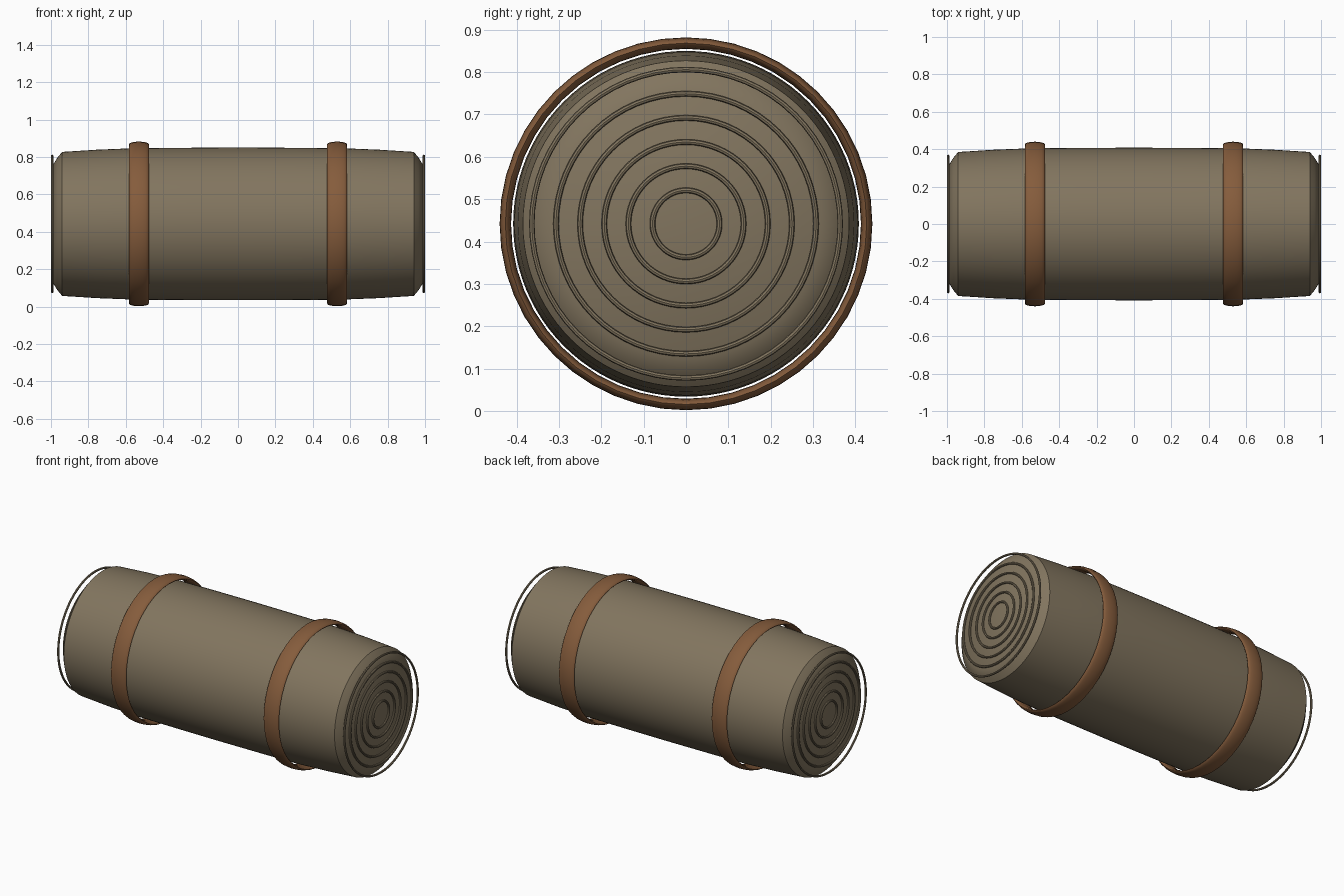
import bpy, math
from mathutils import Matrix

AXIS_Z = 0.442
cube = bpy.data.objects.get("Cube")
if cube:
    bpy.data.objects.remove(cube, do_unlink=True)


def material(name, rgb):
    m = bpy.data.materials.new(name)
    m.use_nodes = True
    m.diffuse_color = (*rgb, 1)
    m.node_tree.nodes["Principled BSDF"].inputs["Base Color"].default_value = (*rgb, 1)
    return m


canvas = material("khaki canvas", (0.223, 0.178, 0.114))
leather = material("brown leather", (0.235, 0.107, 0.045))


def lathe(name, profile, mat, segments, closed=False):
    """Spin (x, radius) points around the lengthwise axis."""
    n = len(profile)
    verts, faces = [], []
    for i in range(segments):
        a = 2 * math.pi * i / segments
        verts += [(x, r * math.sin(a), AXIS_Z + r * math.cos(a)) for x, r in profile]
    for i in range(segments):
        j = (i + 1) % segments
        for k in range(n if closed else n - 1):
            l = (k + 1) % n
            faces.append((i * n + k, j * n + k, j * n + l, i * n + l))
    if not closed:
        # flat end caps
        faces.append([i * n for i in reversed(range(segments))])
        faces.append([i * n + n - 1 for i in range(segments)])
    mesh = bpy.data.meshes.new(name)
    mesh.from_pydata(verts, [], faces)
    mesh.materials.append(mat)
    obj = bpy.data.objects.new(name, mesh)
    bpy.context.collection.objects.link(obj)
    bpy.ops.object.select_all(action="DESELECT")
    obj.select_set(True)
    bpy.context.view_layer.objects.active = obj
    bpy.ops.object.mode_set(mode="EDIT")
    bpy.ops.mesh.select_all(action="SELECT")
    bpy.ops.mesh.normals_make_consistent(inside=False)
    bpy.ops.object.mode_set(mode="OBJECT")
    bpy.ops.object.shade_smooth_by_angle(angle=math.radians(40))
    return obj


def hoop(name, x, radius, half_width, half_depth, mat, segments, sides):
    """Ring with an elliptical cross-section."""
    angles = [2 * math.pi * k / sides for k in range(sides)]
    section = [(x + half_width * math.cos(a), radius + half_depth * math.sin(a)) for a in angles]
    return lathe(name, section, mat, segments, closed=True)


# Rolled blanket with softly tapered ends
half = [(0.0, 0.408), (0.3, 0.407), (0.55, 0.405), (0.75, 0.397),
        (0.94, 0.385), (0.965, 0.355), (0.988, 0.318)]
lathe("bedroll_body", [(-x, r) for x, r in reversed(half[1:])] + half, canvas, 96)

for side, s in (("left", 1), ("right", -1)):
    # Leather strap standing just clear of the roll
    hoop(f"{side}_strap", s * 0.53, 0.4265, 0.053, 0.0135, leather, 48, 16)
    # Concentric rolled layers on the end; the outermost one stands free
    for i in range(6):
        hoop(f"{side}_end_layer_{i + 1}", s * 0.9935, 0.079 + 0.057 * i,
             0.0065, 0.0065, canvas, 64, 8)
